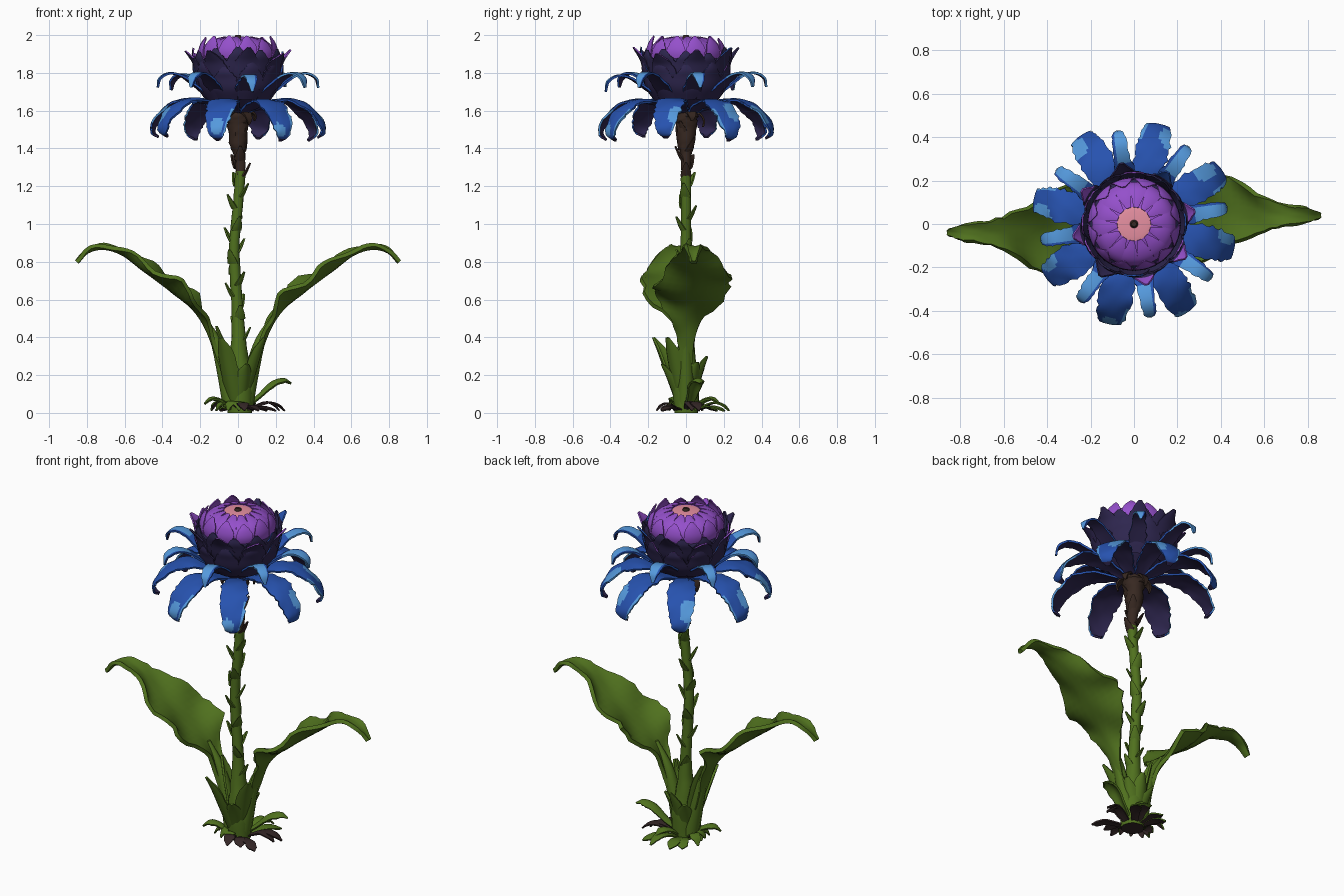
import bpy, bmesh, random
from math import sin, cos, pi, radians
from mathutils import Vector

random.seed(7)
if "Cube" in bpy.data.objects:
    bpy.data.objects.remove(bpy.data.objects["Cube"])


def material(name, *rgb):
    m = bpy.data.materials.new(name)
    m.use_nodes = True
    m.diffuse_color = (*rgb, 1)
    m.node_tree.nodes["Principled BSDF"].inputs["Base Color"].default_value = (*rgb, 1)
    return m


GREEN = material("leaf green", 0.08, 0.165, 0.013)
BROWN = material("bark brown", 0.038, 0.021, 0.015)
SOIL = material("dead leaf brown", 0.035, 0.02, 0.02)
DARK = material("midnight purple", 0.028, 0.02, 0.08)
BLUE = material("petal blue", 0.02, 0.085, 0.43)
LIGHT = material("light blue", 0.09, 0.32, 0.72)
PURPLE = material("violet", 0.30, 0.08, 0.60)
PINK = material("pink", 0.80, 0.28, 0.36)


def smooth_path(points, steps):
    """Catmull-Rom samples through tuples of any length."""
    p = [Vector(q) for q in points]
    p = [2 * p[0] - p[1]] + p + [2 * p[-1] - p[-2]]
    out = []
    for a, b, c, d in zip(p, p[1:], p[2:], p[3:]):
        for k in range(steps):
            t = k / steps
            out.append(0.5 * (2 * b + (c - a) * t + (2 * a - 5 * b + 4 * c - d) * t**2
                              + (3 * b - a - 3 * c + d) * t**3))
    return out + [p[-2]]


def add_blade(bm, path, angle, cup=0.0, ragged=0.0, wave=0.0, rule=None,
              origin=(0, 0, 0), steps=4, cols=6):
    """Petal or leaf: path rows are (radius, height, half width, sideways shift)."""
    rows = smooth_path(path, steps)
    out = Vector((cos(angle), sin(angle), 0))
    side = Vector((-sin(angle), cos(angle), 0))
    grid = []
    for i, row in enumerate(rows):
        step = rows[min(i + 1, len(rows) - 1)] - rows[max(i - 1, 0)]
        normal = (out * -step[1] + Vector((0, 0, step[0]))).normalized()
        line = []
        jag = [1 + random.uniform(-ragged, ragged) for _ in range(2)]
        for j in range(cols + 1):
            u = 2 * j / cols - 1
            w = max(row[2], 0.003) * (jag[u > 0] if abs(u) == 1 else 1)
            lift = cup * w * u * u + wave * w * abs(u) * sin(i * 0.8 + u * 2)
            line.append(bm.verts.new(Vector(origin) + out * row[0] + Vector((0, 0, row[1]))
                                     + side * (row[3] + u * w) + normal * lift))
        grid.append(line)
    for i in range(len(rows) - 1):
        for j in range(cols):
            f = bm.faces.new((grid[i][j], grid[i + 1][j], grid[i + 1][j + 1], grid[i][j + 1]))
            if rule:
                f.material_index = rule((i + 0.5) / (len(rows) - 1), (2 * j + 1) / cols - 1)


def finish(bm, name, mats, thick=0.0, angle=45):
    """Slots come in pairs: upper colour, then its underside colour."""
    mesh = bpy.data.meshes.new(name)
    bm.to_mesh(mesh)
    bm.free()
    ob = bpy.data.objects.new(name, mesh)
    bpy.context.collection.objects.link(ob)
    for m in mats:
        mesh.materials.append(m)
    bpy.ops.object.select_all(action="DESELECT")
    bpy.context.view_layer.objects.active = ob
    ob.select_set(True)
    if thick:
        mod = ob.modifiers.new("thickness", "SOLIDIFY")
        mod.thickness, mod.offset, mod.material_offset = thick, -1, 1
        bpy.ops.object.modifier_apply(modifier=mod.name)
    bpy.ops.object.shade_smooth_by_angle(angle=radians(angle))


def tube(name, points, mats, sides=14, steps=4, rough=0.0, rule=None):
    """Stacked rings through (x, y, z, radius) points, capped at both ends."""
    bm = bmesh.new()
    rings = []
    for x, y, z, r in smooth_path(points, steps):
        ring = []
        for k in range(sides):
            a, q = 2 * pi * k / sides, r * (1 + random.uniform(-rough, rough))
            ring.append(bm.verts.new((x + q * cos(a), y + q * sin(a), z)))
        rings.append(ring)
    for lo, hi in zip(rings, rings[1:]):
        for k in range(sides):
            n = (k + 1) % sides
            bm.faces.new((lo[k], lo[n], hi[n], hi[k]))
    bm.faces.new(rings[0][::-1])
    bm.faces.new(rings[-1])
    for f in bm.faces:
        f.material_index = rule(f.calc_center_median()) if rule else 0
    finish(bm, name, mats)


def ring_of(name, path, count, start, mats, thick, rule_maker=None, vary=0.0, **kw):
    bm = bmesh.new()
    for k in range(count):
        wobble = random.uniform(-vary, vary)
        rows = [(r, z + wobble * i / len(path), w, s) for i, (r, z, w, s) in enumerate(path)]
        add_blade(bm, rows, radians(start) + 2 * pi * k / count,
                  rule=rule_maker() if rule_maker else None, **kw)
    finish(bm, name, mats, thick)


# Stem with a dark foot, and the neck
tube("stem", [(0.01, 0, 0, 0.065), (0.014, 0, 0.15, 0.07), (0.005, 0, 0.3, 0.05),
              (0, 0, 0.5, 0.032), (-0.02, 0, 0.85, 0.028), (0, 0, 1.1, 0.027),
              (0.015, 0, 1.28, 0.028)], [GREEN, SOIL], rough=0.06, rule=lambda c: int(c.z < 0.005))
tube("neck", [(0.015, 0, 1.26, 0.026), (0.008, 0, 1.36, 0.03), (0, 0, 1.43, 0.046),
              (0, 0, 1.52, 0.055), (0, 0, 1.57, 0.063), (0, 0, 1.63, 0.06)], [BROWN], rough=0.12)

# Scales climbing the stem and neck
for name, mat, low, high, count in (("stem_scales", GREEN, 0.38, 1.2, 15),
                                    ("neck_scales", BROWN, 1.25, 1.47, 6)):
    bm = bmesh.new()
    for k in range(count):
        z = low + (high - low) * k / (count - 1)
        x = -0.02 * sin(pi * (z - 0.5) / 0.65) if 0.5 < z < 1.15 else 0.008
        add_blade(bm, [(0.02, z, 0.026, 0), (0.036, z + 0.03, 0.02, 0), (0.054, z + 0.075, 0.003, 0)],
                  k * 2.4, cup=0.4, origin=(x, 0, 0), steps=2, cols=4)
    finish(bm, name, [mat, mat], 0.008)
ring_of("neck_sepals", [(0.04, 1.6, 0.025, 0), (0.08, 1.59, 0.026, 0), (0.1, 1.56, 0.018, 0),
                        (0.095, 1.53, 0.005, 0)], 5, 20, [BROWN, BROWN], 0.01, vary=0.03, steps=2)

# Two large arching leaves with their stalks
bm = bmesh.new()
for a, sx in ((0, 1), (pi, -1)):
    add_blade(bm, [(0.07, 0.2, 0.03, 0), (0.125, 0.38, 0.034, 0), (0.175, 0.49, 0.07, 0),
                   (0.25, 0.585, 0.17, 0.02), (0.36, 0.67, 0.19, 0.04), (0.48, 0.76, 0.14, 0.055),
                   (0.6, 0.85, 0.075, 0.045), (0.71, 0.885, 0.042, 0.04), (0.8, 0.865, 0.03, 0.04),
                   (0.86, 0.805, 0.01, 0.04)], a, cup=0.25, ragged=0.09, wave=0.13, cols=10)
    tube("leaf_stalk", [(sx * 0.03, 0, 0.03, 0.05), (sx * 0.08, 0, 0.25, 0.038),
                        (sx * 0.125, 0, 0.4, 0.028), (sx * 0.2, 0, 0.53, 0.012)], [GREEN], sides=10)
finish(bm, "large_leaves", [GREEN, GREEN], 0.022, 60)

# Short upright leaves around the base: angle, reach, height, half width
bm = bmesh.new()
for a, reach, top, w in ((-35, 0.165, 0.4, 0.042), (-118, 0.19, 0.4, 0.045), (175, 0.11, 0.46, 0.035),
                         (75, 0.11, 0.3, 0.04), (-70, 0.13, 0.26, 0.04), (120, 0.1, 0.24, 0.035),
                         (30, 0.11, 0.27, 0.035)):
    add_blade(bm, [(0.03, 0.02, w * 0.8, 0), (reach * 0.5, top * 0.45, w, 0),
                   (reach * 0.78, top * 0.78, w * 0.85, 0), (reach, top, 0.004, 0)],
              radians(a), cup=0.6, ragged=0.08)
add_blade(bm, [(0.04, 0.04, 0.02, 0), (0.11, 0.1, 0.03, 0), (0.18, 0.165, 0.04, 0),
               (0.25, 0.185, 0.035, 0), (0.295, 0.16, 0.006, 0)], radians(15), cup=-0.5, ragged=0.08)
for a in (65, 205):
    add_blade(bm, [(0.04, 0.03, 0.02, 0), (0.1, 0.075, 0.03, 0), (0.16, 0.085, 0.03, 0),
                   (0.2, 0.05, 0.004, 0)], radians(a), cup=-0.3, ragged=0.08)
finish(bm, "base_leaves", [GREEN, GREEN], 0.012)

# Fallen leaves on the ground, brown toward one corner
bm = bmesh.new()
for k in range(15):
    a = 2 * pi * k / 15 + random.uniform(-0.15, 0.15)
    reach = 0.19 + 0.06 * cos(a) + 0.04 * sin(a) + random.uniform(-0.035, 0.02)
    lift = random.uniform(0.02, 0.055)
    slot = 2 if cos(a + 0.5) > 0.55 else 0
    add_blade(bm, [(0.04, 0.015, 0.015, 0), (reach * 0.6, lift + 0.01, 0.028, 0),
                   (reach * 0.85, lift, 0.028, 0), (reach, 0.014, 0.004, 0)], a, cup=-0.1,
              ragged=0.15, rule=lambda t, u, s=slot: s, steps=3, cols=4)
finish(bm, "ground_leaves", [GREEN, SOIL, SOIL, SOIL], 0.008)


# Lower ring of broad drooping petals: a pale blotch, one pale edge and a dark curled tip
def blotch():
    t0, u0 = random.uniform(0.52, 0.78), random.choice((-0.9, -0.5, 0, 0.6, 0.9))
    edge = random.choice((-1, 1))

    def rule(t, u):
        if t > 0.92:
            return 3
        pale = ((t - t0) / 0.1) ** 2 + ((u - u0) / 0.7) ** 2 < 1
        return 2 if pale or (u * edge > 0.85 and 0.5 < t < 0.85) else 0
    return rule


ring_of("lower_petals", [(0.06, 1.6, 0.03, 0), (0.15, 1.64, 0.048, 0), (0.25, 1.665, 0.066, 0),
                         (0.34, 1.65, 0.078, 0), (0.42, 1.595, 0.07, 0), (0.47, 1.52, 0.054, 0),
                         (0.47, 1.47, 0.036, 0), (0.438, 1.445, 0.012, 0)], 8, 31,
        [BLUE, DARK, LIGHT, DARK], 0.011, blotch, vary=0.02, cup=-0.12, ragged=0.1, wave=0.06,
        steps=5, cols=10)

# Upper ring of narrow pale petals
ring_of("upper_petals", [(0.15, 1.68, 0.05, 0), (0.23, 1.74, 0.048, 0), (0.3, 1.785, 0.038, 0),
                         (0.37, 1.797, 0.034, 0), (0.425, 1.765, 0.026, 0), (0.437, 1.71, 0.006, 0)],
        8, 10, [BLUE, DARK, LIGHT, DARK], 0.011,
        lambda: lambda t, u: 2 if t > 0.35 and u < 0.75 else 0, vary=0.02, cup=-0.06, ragged=0.12)

# Flower cup with overlapping bracts, some tipped violet or blue
tube("flower_cup", [(0, 0, 1.58, 0.05), (0, 0, 1.64, 0.12), (0, 0, 1.69, 0.175), (0, 0, 1.78, 0.208),
                    (0, 0, 1.86, 0.215), (0, 0, 1.9, 0.19)], [DARK], sides=28)


def bract_tip():
    slot = random.choice((0, 2, 2, 4))
    return lambda t, u: slot if t > 0.7 else 0


for name, count, start, z, bulge, flare in (("lower_bracts", 10, 0, 1.66, 0.0, 0.01),
                                            ("upper_bracts", 12, 0, 1.735, 0.005, 0.006),
                                            ("flared_bracts", 8, 12, 1.73, 0.012, 0.048)):
    ring_of(name, [(0.165 + bulge * 2, z, 0.05, 0), (0.205 + bulge, z + 0.06, 0.07, 0),
                   (0.222 + bulge, z + 0.12, 0.06, 0), (0.23 + bulge + flare * 0.3, z + 0.155, 0.036, 0),
                   (0.222 + bulge + flare, z + 0.188, 0.008, 0)], count, start,
            [DARK, DARK, PURPLE, DARK, BLUE, DARK], 0.008, bract_tip, vary=0.025, cup=0.17, ragged=0.1)

# Violet heart with a pink crown and a small dark centre
tube("heart", [(0, 0, 1.86, 0.17), (0, 0, 1.91, 0.176), (0, 0, 1.945, 0.155), (0, 0, 1.968, 0.12),
               (0, 0, 1.981, 0.078), (0, 0, 1.985, 0.045), (0, 0, 1.986, 0.018)],
     [PURPLE, PINK], sides=28, rule=lambda c: 1 if c.xy.length < 0.079 and c.z > 1.95 else 0)
tube("centre", [(0, 0, 1.97, 0.02), (0, 0, 1.99, 0.02), (0, 0, 2.0, 0.012)], [BROWN], sides=8, steps=1)
ring_of("heart_petals", [(0.178, 1.86, 0.042, 0), (0.187, 1.91, 0.045, 0), (0.168, 1.948, 0.038, 0),
                         (0.128, 1.973, 0.028, 0), (0.076, 1.986, 0.01, 0)], 14, 6,
        [PURPLE, PURPLE], 0.006, cup=0.12, ragged=0.05)
ring_of("heart_tips", [(0.195, 1.85, 0.045, 0), (0.207, 1.905, 0.05, 0), (0.196, 1.95, 0.036, 0),
                       (0.174, 1.982, 0.006, 0)], 12, 15, [PURPLE, PURPLE], 0.006,
        vary=0.02, cup=0.15, ragged=0.08)
